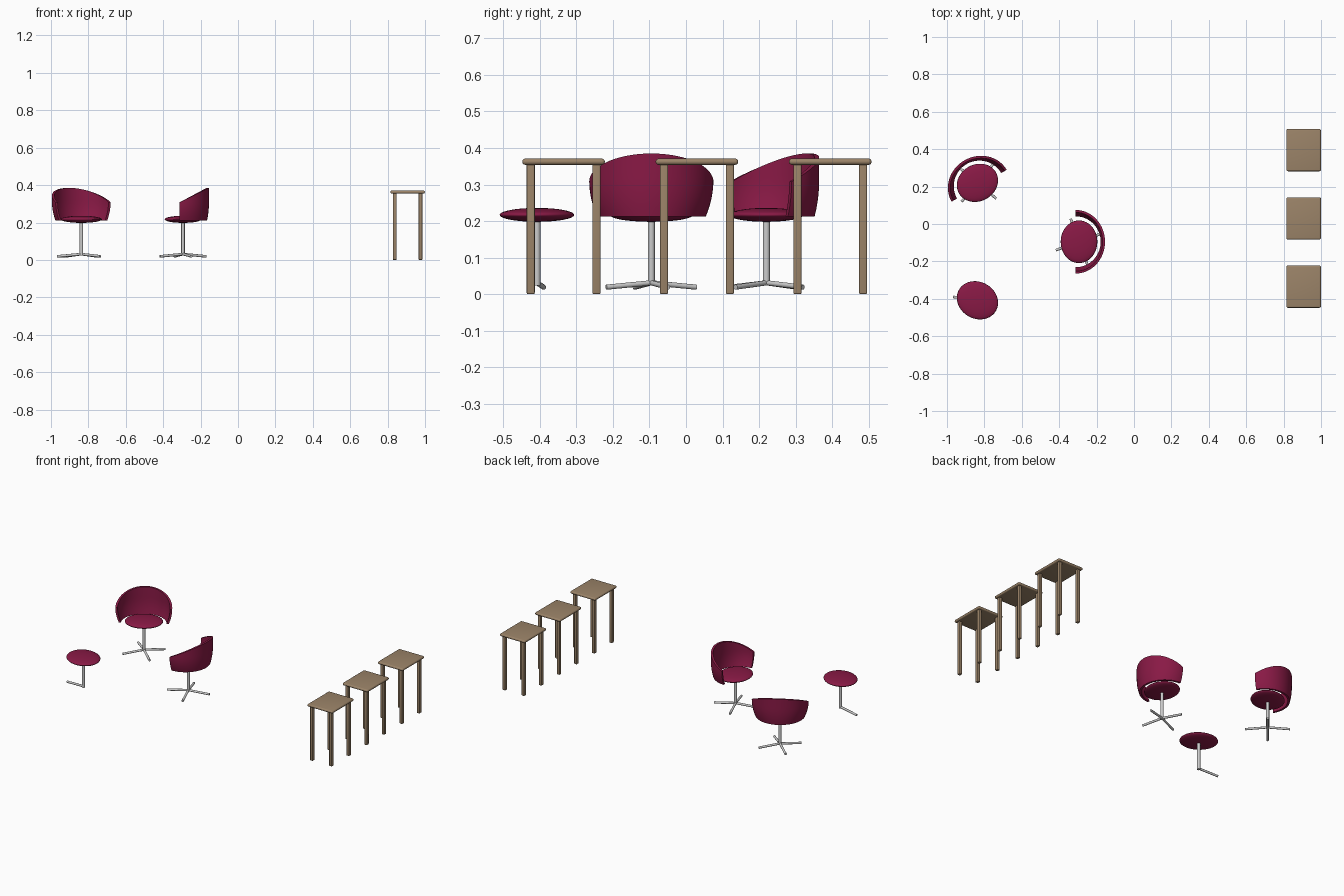
import bpy, bmesh
from math import sin, cos, pi, radians
from mathutils import Matrix, Vector

if "Cube" in bpy.data.objects:
    bpy.data.objects.remove(bpy.data.objects["Cube"])


def material(name, rgb):
    m = bpy.data.materials.new(name)
    m.diffuse_color = (*rgb, 1)
    m.use_nodes = True
    m.node_tree.nodes["Principled BSDF"].inputs["Base Color"].default_value = m.diffuse_color
    return m


FABRIC = material("burgundy_fabric", (0.25, 0.01, 0.06))
WOOD = material("light_wood", (0.33, 0.23, 0.14))


def finish(name, bm, mat=None, matrix=Matrix(), angle=40):
    bmesh.ops.recalc_face_normals(bm, faces=bm.faces)
    me = bpy.data.meshes.new(name)
    bm.to_mesh(me)
    bm.free()
    ob = bpy.data.objects.new(name, me)
    bpy.context.collection.objects.link(ob)
    ob.matrix_world = matrix
    if mat:
        me.materials.append(mat)
    bpy.ops.object.select_all(action='DESELECT')
    ob.select_set(True)
    bpy.context.view_layer.objects.active = ob
    bpy.ops.object.shade_smooth_by_angle(angle=radians(angle))
    return ob


def rod(bm, a, b, r):
    a, b = Vector(a), Vector(b)
    d = b - a
    mat = Matrix.Translation((a + b) / 2) @ d.to_track_quat('Z', 'Y').to_matrix().to_4x4()
    bmesh.ops.create_cone(bm, cap_ends=True, segments=20, radius1=r, radius2=r,
                          depth=d.length, matrix=mat)


def block(bm, centre, size, bevel):
    part = bmesh.new()
    bmesh.ops.create_cube(part, size=1, matrix=Matrix.Translation(centre)
                          @ Matrix.Diagonal((*size, 1)))
    bmesh.ops.bevel(part, geom=part.edges[:], offset=bevel, segments=4,
                    profile=0.5, affect='EDGES')
    tmp = bpy.data.meshes.new("tmp")
    part.to_mesh(tmp)
    part.free()
    bm.from_mesh(tmp)
    bpy.data.meshes.remove(tmp)


# flattened oval cushion
def seat(name, matrix):
    bm = bmesh.new()
    bmesh.ops.create_uvsphere(bm, u_segments=48, v_segments=20, radius=1,
                              matrix=Matrix.Translation((0, 0, 0.217))
                              @ Matrix.Diagonal((0.098, 0.114, 0.019, 1)))
    finish(name, bm, FABRIC, matrix, 60)


# centre post and splayed feet
def base(name, matrix, angles):
    bm = bmesh.new()
    rod(bm, (0, 0, 0.024), (0, 0, 0.205), 0.0095)
    for a in angles:
        a = radians(a)
        rod(bm, (0, 0, 0.031), (0.131 * cos(a), 0.131 * sin(a), 0.019), 0.007)
    finish(name, bm, None, matrix)


# half-oval wrap-around shell, flared, with a top rim rising to the rear
def backrest(name, matrix):
    bm = bmesh.new()
    n, k, thick, z0 = 48, 8, 0.013, 0.212
    rings = []
    for i in range(n + 1):
        a = -pi / 2 + pi * i / n
        top = 0.308 + 0.077 * cos(a)
        outer, inner = [], []
        for j in range(k + 1):
            z = z0 + (top - z0) * j / k
            t = min((z - z0) / 0.1, 1.0)
            flare = t * (2 - t)
            rx, ry = 0.147 + 0.01 * flare, 0.149 + 0.021 * flare
            outer.append((rx * cos(a) - 0.018, ry * sin(a), z))
            inner.append(((rx - thick) * cos(a) - 0.018, (ry - thick) * sin(a), z))
        rings.append([bm.verts.new(p) for p in outer + inner[::-1]])
    m = len(rings[0])
    for r, s in zip(rings, rings[1:]):
        for j in range(m):
            bm.faces.new((r[j], r[(j + 1) % m], s[(j + 1) % m], s[j]))
    for r in (rings[0], rings[-1]):
        for j in range(k):
            bm.faces.new((r[j], r[j + 1], r[m - 2 - j], r[m - 1 - j]))
    finish(name, bm, FABRIC, matrix)


def place(x, y, deg):
    return Matrix.Translation((x, y, 0)) @ Matrix.Rotation(radians(deg), 4, 'Z')


# two swivel chairs and one backless seat with a single foot
for label, spot in (("side", place(-0.294, -0.095, 0)), ("rear", place(-0.837, 0.22, 120))):
    seat(label + "_chair_seat", spot)
    backrest(label + "_chair_backrest", spot)
    base(label + "_chair_base", spot, (20, 110, 200, 290))
spot = place(-0.837, -0.408, 240)
seat("stool_seat", spot)
base("stool_base", spot, (-68,))

# row of three wooden tables
for n, y in enumerate((-0.335, 0.03, 0.395), 1):
    spot = place(0.907, y, 0)
    bm = bmesh.new()
    block(bm, (0, 0, 0.3625), (0.184, 0.226, 0.017), 0.008)
    finish(f"table_top_{n}", bm, WOOD, spot)
    bm = bmesh.new()
    for sx in (-1, 1):
        for sy in (-1, 1):
            block(bm, (sx * 0.069, sy * 0.09, 0.179), (0.02, 0.022, 0.358), 0.004)
    finish(f"table_legs_{n}", bm, WOOD, spot)
